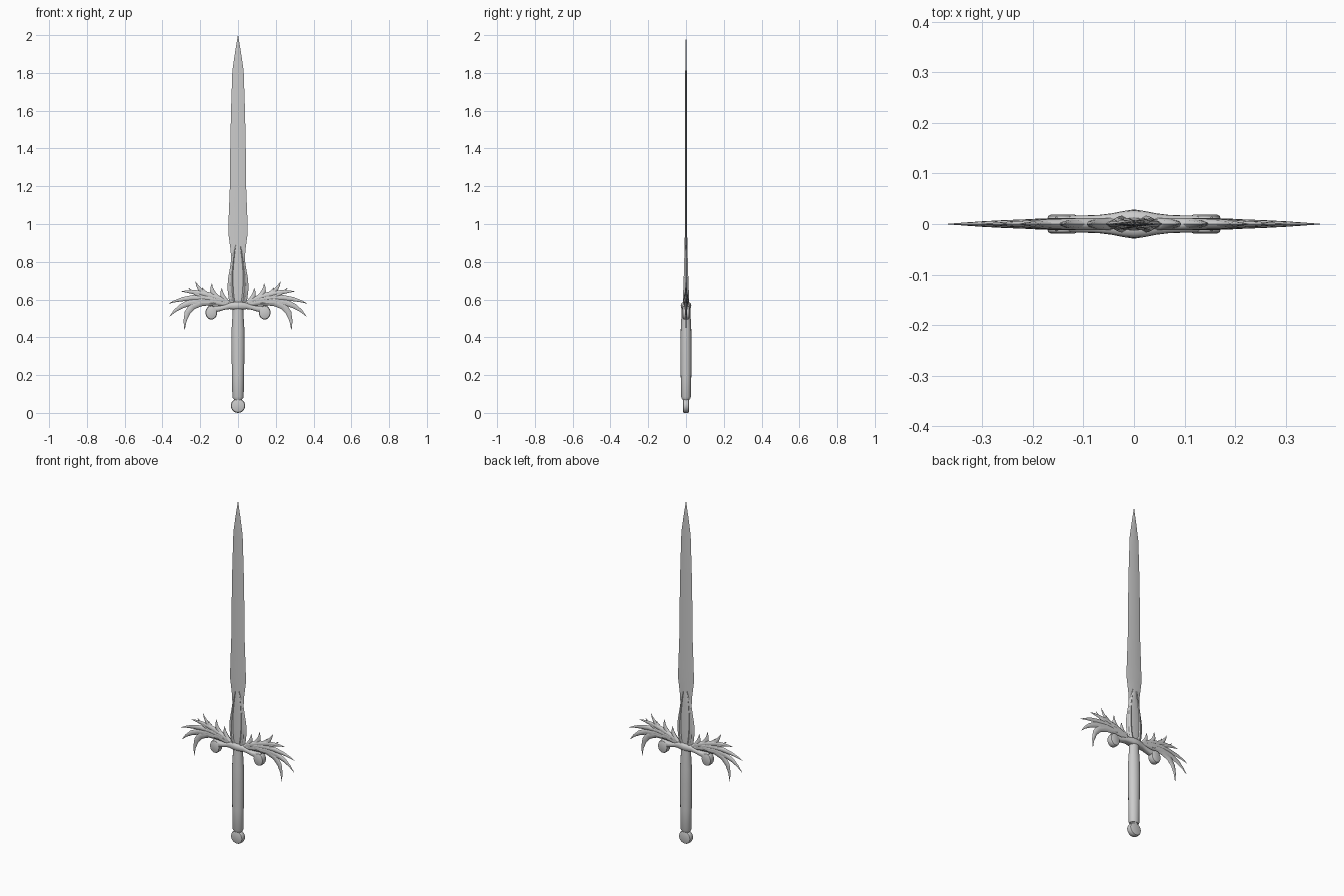
import bpy, bmesh, math
from mathutils import Vector

if "Cube" in bpy.data.objects:
    bpy.data.objects.remove(bpy.data.objects["Cube"])


def loft(name, rings, angle=40):
    """Skin a list of equal-length point rings and cap both ends."""
    bm = bmesh.new()
    loops = [[bm.verts.new(p) for p in r] for r in rings]
    n = len(rings[0])
    for a, b in zip(loops, loops[1:]):
        for i in range(n):
            bm.faces.new((a[i], a[(i + 1) % n], b[(i + 1) % n], b[i]))
    bm.faces.new(loops[0])
    bm.faces.new(loops[-1])
    bmesh.ops.recalc_face_normals(bm, faces=bm.faces)
    me = bpy.data.meshes.new(name)
    bm.to_mesh(me)
    bm.free()
    ob = bpy.data.objects.new(name, me)
    bpy.context.collection.objects.link(ob)
    bpy.ops.object.select_all(action='DESELECT')
    ob.select_set(True)
    bpy.context.view_layer.objects.active = ob
    bpy.ops.object.shade_smooth_by_angle(angle=math.radians(angle))
    return ob


def ring(c, u, v, a, b, n, power=1.0):
    """Ellipse (or squarer superellipse when power < 1) around c."""
    pts = []
    for i in range(n):
        t = 2 * math.pi * i / n
        co, si = math.cos(t), math.sin(t)
        pts.append(Vector(c) + u * a * math.copysign(abs(co) ** power, co)
                   + v * b * math.copysign(abs(si) ** power, si))
    return pts


X, Y, Z = Vector((1, 0, 0)), Vector((0, 1, 0)), Vector((0, 0, 1))


def column(name, profile, n, power=1.0, x=0.0, angle=40):
    """Vertical loft from (z, half width, half depth)."""
    return loft(name, [ring((x, 0, z), X, Y, a, b, n, power) for z, a, b in profile], angle)


def disc(name, x, z, rx, rz, depth):
    """Rounded coin facing the front."""
    prof = [(-1, .75), (-.85, .92), (-.5, 1), (.5, 1), (.85, .92), (1, .75)]
    return loft(name, [ring((x, y * depth, z), X, Z, rx * s, rz * s, 24) for y, s in prof])


def sweep(name, p0, p1, p2, width, depth, sections, n=8):
    """Tapered curved blade in the XZ plane; sections are (t, width, depth)."""
    p0, p1, p2 = (Vector((p[0], 0, p[1])) for p in (p0, p1, p2))
    rings = []
    for t, w, d in sections:
        c = p0 * (1 - t) ** 2 + p1 * 2 * t * (1 - t) + p2 * t * t
        tan = ((p1 - p0) * (1 - t) + (p2 - p1) * t).normalized()
        rings.append(ring(c, tan.cross(Y), Y, width * w, depth * d, n))
    return loft(name, rings, 50)


# Blade with a diamond cross-section
column("blade", [(.57, .042, .008), (.62, .044, .008), (.80, .036, .007), (.86, .039, .007),
                 (.95, .051, .0065), (1.02, .050, .006), (1.2, .043, .006), (1.4, .041, .0055),
                 (1.6, .037, .005), (1.81, .030, .004), (1.90, .017, .003), (1.96, .007, .002),
                 (2.0, .0006, .0005)], 4, angle=20)

# Flared sleeve at the blade root and its raised tongues
column("blade_sleeve", [(.57, .043, .013), (.61, .050, .013), (.66, .056, .012), (.71, .053, .011),
                        (.76, .044, .010), (.81, .036, .009), (.86, .022, .008),
                        (.91, .002, .006)], 12)
for s in (-1, 1):
    sweep("sleeve_tongue", (s * .022, .57), (s * .048, .70), (s * .012, .89), .012, .017,
          [(0, 1, 1), (.2, 1, .9), (.4, .9, .8), (.6, .7, .65), (.8, .45, .55), (1, .05, .4)])

# Grip
column("grip", [(.075, .026, .022), (.085, .030, .026), (.20, .032, .028), (.36, .035, .029),
                (.44, .034, .028), (.52, .029, .024), (.57, .028, .022)], 16)

# Pommel
disc("pommel", 0, .038, .038, .038, .017)
column("pommel_neck", [(.06, .018, .014), (.082, .026, .022)], 16)

# Arched crossguard
guard = [(.155, .548, .022, .016), (.13, .549, .018, .017), (.10, .551, .014, .017),
         (.07, .559, .013, .018), (.045, .566, .017, .021), (.02, .567, .021, .026)]
path = [(-x, z, h, d) for x, z, h, d in guard] + [(0, .567, .021, .028)] + guard[::-1]
loft("crossguard", [ring((x, 0, z), Z, Y, h, d, 16, .7) for x, z, h, d in path])

# Wings: one tapered feather per tip, mirrored left and right
FEATHER = [(0, .5, 1), (.15, .85, 1), (.35, 1, .85), (.55, .9, .65),
           (.72, .68, .45), (.87, .36, .25), (1, .02, .06)]
feathers = [  # root, bend, tip, half width
    ((.06, .575), (.29, .64), (.283, .437), .022),
    ((.06, .580), (.27, .63), (.362, .510), .019),
    ((.06, .590), (.24, .635), (.368, .578), .016),
    ((.06, .590), (.19, .645), (.302, .643), .016),
    ((.06, .585), (.19, .60), (.226, .697), .017),
    ((.08, .590), (.22, .61), (.262, .662), .013),
    ((.06, .585), (.15, .61), (.138, .686), .016),
    ((.07, .585), (.17, .61), (.192, .665), .014),
    ((.045, .580), (.09, .60), (.086, .660), .014),
    ((.12, .580), (.24, .60), (.330, .545), .012),
]
for s in (-1, 1):
    side = "left" if s < 0 else "right"
    for p0, p1, p2, w in feathers:
        a, b, c = ((s * p[0], p[1]) for p in (p0, p1, p2))
        sweep("feather_" + side, a, b, c, w, .012, FEATHER)
    # Fleshy wing root and the rounded guard end
    sweep("wing_root_" + side, (s * .04, .575), (s * .13, .61), (s * .24, .59), .027, .012,
          [(0, .5, 1), (.2, .8, 1), (.45, 1, .9), (.7, .85, .7), (.9, .45, .4), (1, .05, .1)])
    disc("guard_end_" + side, s * .141, .531, .031, .037, .019)
